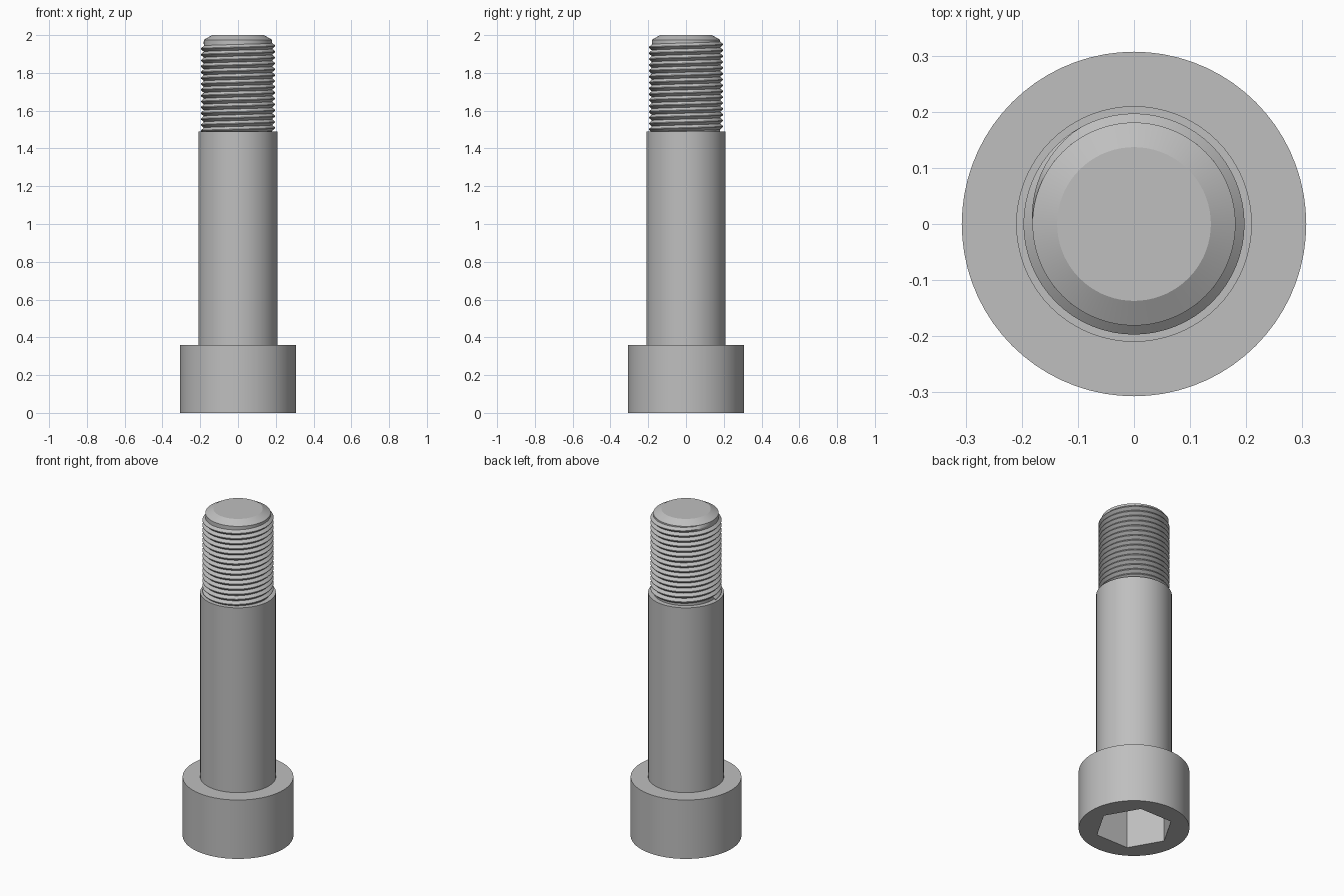
import bpy, bmesh
from math import cos, sin, pi, radians

cube = bpy.data.objects.get("Cube")
if cube:
    bpy.data.objects.remove(cube, do_unlink=True)

steel = bpy.data.materials.new("grey steel")
steel.use_nodes = True
grey = (0.52, 0.52, 0.52, 1)
steel.diffuse_color = grey
steel.node_tree.nodes["Principled BSDF"].inputs["Base Color"].default_value = grey

SIDES = 72
HEAD_TOP, SHANK_TOP, TIP = 0.36, 1.49, 2.0
ROOT, CREST = 0.181, 0.197


def finish(name, bm, recalc=True):
    if recalc:
        bmesh.ops.recalc_face_normals(bm, faces=bm.faces[:])
    mesh = bpy.data.meshes.new(name)
    bm.to_mesh(mesh)
    bm.free()
    mesh.materials.append(steel)
    obj = bpy.data.objects.new(name, mesh)
    bpy.context.collection.objects.link(obj)
    return obj


def lathe(name, profile, sides=SIDES):
    """Closed solid of revolution from (radius, height) pairs."""
    bm = bmesh.new()
    rings = [[bm.verts.new((r * cos(2 * pi * i / sides), r * sin(2 * pi * i / sides), z))
              for i in range(sides)] for r, z in profile]
    for a, b in zip(rings, rings[1:]):
        for i in range(sides):
            j = (i + 1) % sides
            bm.faces.new((a[i], a[j], b[j], b[i]))
    bm.faces.new(rings[0][::-1])
    bm.faces.new(rings[-1])
    return finish(name, bm)


def smooth(obj):
    bpy.ops.object.select_all(action="DESELECT")
    obj.select_set(True)
    bpy.context.view_layer.objects.active = obj
    bpy.ops.object.shade_smooth_by_angle(angle=radians(28))


# Head, shoulder and chamfered end as one turned body
body = lathe("screw_body", [(0.307, 0), (0.307, HEAD_TOP), (0.21, HEAD_TOP),
                            (0.21, SHANK_TOP), (ROOT, SHANK_TOP),
                            (ROOT, 1.975), (0.137, TIP)])

# Hexagonal socket cut into the underside of the head
cutter = lathe("socket_cutter", [(0.218, -0.1), (0.218, 0.27)], 6)
cutter.hide_render = True
cut = body.modifiers.new("socket", "BOOLEAN")
cut.operation = "DIFFERENCE"
cut.solver = "EXACT"
cut.object = cutter
bpy.context.view_layer.objects.active = body
bpy.ops.object.modifier_apply(modifier=cut.name)
bpy.data.objects.remove(cutter, do_unlink=True)
smooth(body)

# Helical thread ridge, fading into the core at its upper end
PITCH, TURNS, STEPS = 0.031, 15, 64
START = SHANK_TOP - 0.012
bm = bmesh.new()
previous = None
total = TURNS * STEPS
for i in range(total + 1):
    angle = pi + 2 * pi * i / STEPS
    z = START + PITCH * i / STEPS
    fade = min(1, (total - i) / (STEPS / 6))
    crest = ROOT + (CREST - ROOT) * fade
    row = [bm.verts.new((r * cos(angle), r * sin(angle), z + dz))
           for r, dz in ((ROOT, 0), (crest, 0.45 * PITCH),
                         (crest, 0.55 * PITCH), (ROOT, PITCH))]
    if previous:
        for k in range(3):
            bm.faces.new((previous[k], row[k], row[k + 1], previous[k + 1]))
    previous = row
thread = finish("thread", bm, recalc=False)
smooth(thread)
